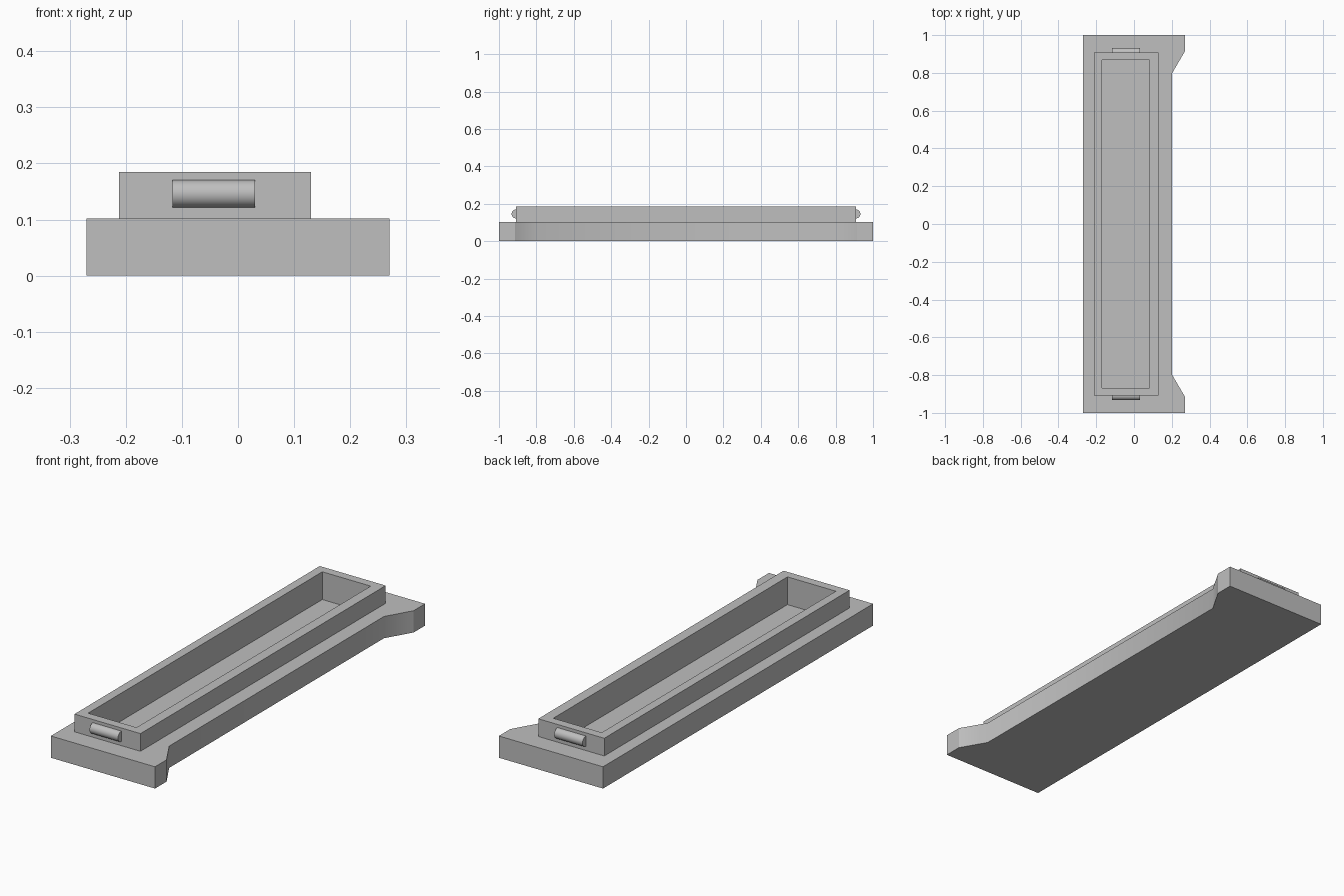
import bpy
import bmesh
import math
from mathutils import Matrix

old = bpy.data.objects.get("Cube")
if old:
    bpy.data.objects.remove(old, do_unlink=True)

grey = bpy.data.materials.new("plain grey")
grey.use_nodes = True
colour = (0.52, 0.52, 0.52, 1)
grey.diffuse_color = colour
grey.node_tree.nodes["Principled BSDF"].inputs["Base Color"].default_value = colour


def make_object(name, bm):
    bmesh.ops.recalc_face_normals(bm, faces=bm.faces)
    mesh = bpy.data.meshes.new(name)
    bm.to_mesh(mesh)
    bm.free()
    mesh.materials.append(grey)
    obj = bpy.data.objects.new(name, mesh)
    bpy.context.collection.objects.link(obj)
    return obj


def prism(name, outline, bottom, top):
    bm = bmesh.new()
    face = bm.faces.new([bm.verts.new((x, y, bottom)) for x, y in outline])
    raised = bmesh.ops.extrude_face_region(bm, geom=[face])["geom"]
    bmesh.ops.translate(bm, vec=(0, 0, top - bottom),
                        verts=[v for v in raised if isinstance(v, bmesh.types.BMVert)])
    return make_object(name, bm)


def rectangle(x0, x1, y):
    return [(x0, -y), (x1, -y), (x1, y), (x0, y)]


def smooth(obj, degrees):
    bpy.ops.object.select_all(action="DESELECT")
    obj.select_set(True)
    bpy.context.view_layer.objects.active = obj
    bpy.ops.object.shade_smooth_by_angle(angle=math.radians(degrees))


# Base slab with a flared foot at each end of its left side
flare = [(0.27, -1), (0.27, -0.915), (0.2, -0.795)]
outline = [(-0.27, -1)] + flare + [(x, -y) for x, y in reversed(flare)] + [(-0.27, 1)]
base = prism("base_slab", outline, 0, 0.102)

# Raised rim around the pocket
rim = prism("raised_rim", rectangle(-0.212, 0.13, 0.908), 0.102, 0.185)

# Pocket cut through the rim and into the slab
cutter = prism("pocket_cutter", rectangle(-0.17, 0.081, 0.867), 0.055, 0.3)
cutter.hide_render = True
for part in (base, rim):
    cut = part.modifiers.new("pocket", "BOOLEAN")
    cut.operation = "DIFFERENCE"
    cut.object = cutter
    bpy.context.view_layer.objects.active = part
    bpy.ops.object.modifier_apply(modifier=cut.name)
bpy.data.objects.remove(cutter, do_unlink=True)

# Flare blends softly into the long side, with a crisp outer corner
smooth(base, 40)
for edge in base.data.edges:
    a, b = (base.data.vertices[i].co for i in edge.vertices)
    if abs(a.x - b.x) + abs(a.y - b.y) < 0.001 and abs(abs(a.y) - 0.915) < 0.001:
        edge.use_edge_sharp = True

# Rounded catch on each end of the rim
for name, y in (("front_catch", -0.908), ("back_catch", 0.908)):
    bm = bmesh.new()
    bmesh.ops.create_cone(bm, cap_ends=True, segments=32, radius1=0.0245,
                          radius2=0.0245, depth=0.147,
                          matrix=Matrix.Translation((-0.043, y, 0.146))
                          @ Matrix.Rotation(math.pi / 2, 4, "Y"))
    smooth(make_object(name, bm), 40)
